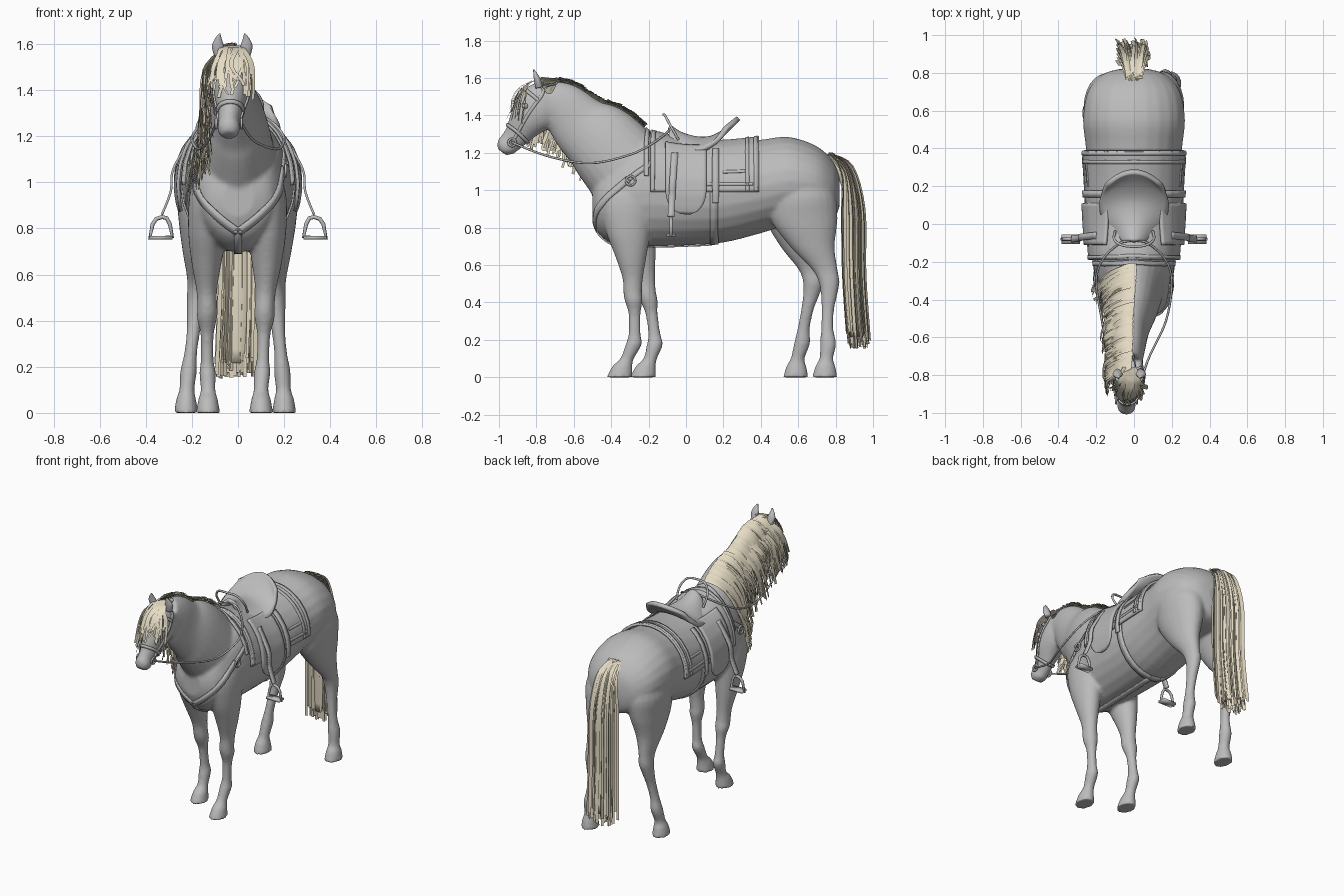
import bpy, bmesh, random
from math import sin, cos, pi, radians
from mathutils import Vector
from mathutils.bvhtree import BVHTree

random.seed(4)
default = bpy.data.objects.get("Cube")
if default:
    bpy.data.objects.remove(default)
X_AXIS, Y_AXIS, Z_AXIS = Vector((1, 0, 0)), Vector((0, 1, 0)), Vector((0, 0, 1))


def material(name, colour):
    mat = bpy.data.materials.new(name)
    mat.use_nodes = True
    mat.diffuse_color = colour
    mat.node_tree.nodes["Principled BSDF"].inputs["Base Color"].default_value = colour
    return mat


grey = material("plain_grey", (.5, .5, .5, 1))
cream = material("cream_hair", (.78, .71, .55, 1))


def mix(a, b, t):
    return a + (b - a) * t


def spline(rows, steps):
    """Smooth curve through rows of any dimension."""
    rows = [Vector(r) for r in rows]
    last, out = len(rows) - 1, []
    for i in range(last):
        a, b, c, d = rows[max(i - 1, 0)], rows[i], rows[i + 1], rows[min(i + 2, last)]
        for k in range(steps):
            t = k / steps
            out.append((b * 2 + (c - a) * t + (a * 2 - b * 5 + c * 4 - d) * t * t
                        + (b * 3 - a - c * 3 + d) * t ** 3) * .5)
    return out + [rows[-1]]


def tangent_at(path, i):
    ahead, behind = path[min(i + 1, len(path) - 1)], path[max(i - 1, 0)]
    return (Vector(ahead[:3]) - Vector(behind[:3])).normalized()


def skin(bm, rings, closed):
    for low, high in zip(rings, rings[1:]):
        n = len(low)
        for j in range(n if closed else n - 1):
            k = (j + 1) % n
            bm.faces.new((low[j], low[k], high[k], high[j]))


def loft(bm, rows, axis=None, sides=24):
    """Closed tube through rows of x, y, z, half width, half depth."""
    path, rings = spline(rows, 4), []
    for i, p in enumerate(path):
        along = tangent_at(path, i) if axis is None else axis
        up = along.cross(X_AXIS).normalized()
        side = up.cross(along)
        angles = [2 * pi * j / sides for j in range(sides)]
        rings.append([bm.verts.new(Vector(p[:3]) + side * p[3] * cos(a) + up * p[4] * sin(a))
                      for a in angles])
    skin(bm, rings, True)
    bm.faces.new(rings[0])
    bm.faces.new(rings[-1])


def finish(name, bm, mat, thick=0):
    bmesh.ops.recalc_face_normals(bm, faces=bm.faces)
    mesh = bpy.data.meshes.new(name)
    bm.to_mesh(mesh)
    bm.free()
    mesh.shade_smooth()
    mesh.materials.append(mat)
    obj = bpy.data.objects.new(name, mesh)
    bpy.context.scene.collection.objects.link(obj)
    if thick:
        solid = obj.modifiers.new("thickness", "SOLIDIFY")
        solid.thickness, solid.offset = thick, 0
        mesh.set_sharp_from_angle(angle=radians(40))
    return obj


def sheet(name, point, nu, nv, thick):
    """Thin panel from a function of u and v."""
    bm = bmesh.new()
    skin(bm, [[bm.verts.new(point(i / nu, j / nv)) for j in range(nv + 1)]
              for i in range(nu + 1)], False)
    return finish(name, bm, grey, thick)


def tube(name, points, radius, steps=6, closed=False):
    curve = bpy.data.curves.new(name, "CURVE")
    curve.dimensions, curve.bevel_depth, curve.bevel_resolution = "3D", radius, 2
    path = spline(points, steps)
    line = curve.splines.new("POLY")
    line.points.add(len(path) - 1)
    for spot, p in zip(line.points, path):
        spot.co = (*p, 1)
    line.use_cyclic_u = closed
    curve.materials.append(grey)
    bpy.context.scene.collection.objects.link(bpy.data.objects.new(name, curve))


# Horse: torso, neck, head and legs fused into one smooth skin
bm = bmesh.new()
torso = [(-.5, .93, .07, .08), (-.46, .93, .15, .17), (-.36, .96, .19, .26), (-.2, 1, .22, .3),
         (0, .98, .235, .275), (.2, .985, .245, .265), (.4, 1.02, .255, .25),
         (.55, 1.05, .27, .235), (.7, 1.03, .245, .205), (.79, 1, .17, .15), (.82, .99, .08, .08)]
loft(bm, [(0, *row) for row in torso], Y_AXIS)
loft(bm, [(0, -.3, 1.09, .17, .23), (-.005, -.44, 1.25, .13, .21), (-.015, -.555, 1.34, .095, .17),
          (-.02, -.65, 1.44, .08, .135), (-.025, -.73, 1.48, .07, .11)])
loft(bm, [(-.025, -.73, 1.51, .065, .1), (-.025, -.79, 1.44, .08, .13), (-.03, -.85, 1.37, .075, .1),
          (-.035, -.9, 1.3, .053, .072), (-.04, -.94, 1.255, .046, .06),
          (-.04, -.965, 1.23, .05, .055), (-.04, -.985, 1.205, .032, .03)])
fore = [(.08, -.28, 1.14, .06, .08), (.11, -.31, .97, .095, .15), (.125, -.31, .8, .085, .125),
        (.125, -.295, .65, .065, .085), (.12, -.285, .53, .045, .055), (.115, -.285, .45, .044, .05),
        (.115, -.28, .41, .044, .048), (.112, -.275, .34, .029, .033), (.108, -.275, .23, .028, .033),
        (.105, -.28, .175, .036, .043), (.1, -.315, .1, .032, .037), (.1, -.34, .06, .042, .053),
        (.1, -.355, 0, .053, .07)]
hind = [(.1, .6, 1.16, .06, .08), (.14, .62, 1, .12, .17), (.15, .63, .85, .105, .18),
        (.16, .675, .7, .072, .12), (.165, .74, .58, .044, .07), (.165, .765, .51, .043, .056),
        (.17, .765, .44, .036, .044), (.175, .758, .36, .03, .034), (.185, .755, .26, .028, .033),
        (.192, .76, .18, .036, .043), (.197, .75, .1, .033, .037), (.2, .745, .06, .043, .053),
        (.2, .742, 0, .053, .068)]
for table, dx, dy in ((fore, -.03, .125), (hind, -.025, -.155)):
    loft(bm, table, Z_AXIS)
    fades = [max(0, min(1, 1.1 * (1 - row[2]))) for row in table]
    loft(bm, [(dx * f - x, y + dy * f, z, w, h) for f, (x, y, z, w, h) in zip(fades, table)], Z_AXIS)
horse = finish("horse_body", bm, grey)
fuse = horse.modifiers.new("fuse", "REMESH")
fuse.mode, fuse.voxel_size = "VOXEL", .01
relax = horse.modifiers.new("relax", "SMOOTH")
relax.iterations = 7
fused = bpy.data.meshes.new_from_object(horse.evaluated_get(bpy.context.evaluated_depsgraph_get()))
horse.modifiers.clear()
fused.materials.clear()
fused.materials.append(grey)
fused.shade_smooth()
horse.data = fused
tree = BVHTree.FromPolygons([v.co for v in fused.vertices], [p.vertices[:] for p in fused.polygons])

# Ears, eyes and nostrils
bm = bmesh.new()
for s in (-1, 1):
    x = -.025 + .058 * s
    loft(bm, [(x, -.785, 1.55, .02, .02), (x + .004 * s, -.795, 1.59, .026, .018),
              (x + .002 * s, -.805, 1.62, .016, .011), (x - .004 * s, -.815, 1.645, .003, .003)])
    for spot, size in (((-.027 + .068 * s, -.86, 1.45), .016), ((-.04 + .027 * s, -.978, 1.25), .014)):
        made = bmesh.ops.create_uvsphere(bm, u_segments=12, v_segments=8, radius=size)
        bmesh.ops.translate(bm, verts=made["verts"], vec=spot)
finish("ears_eyes_nostrils", bm, grey)


def around(y, degrees, off=0):
    """Point on the barrel at an angle from straight up."""
    out = Vector((sin(radians(degrees)), 0, cos(radians(degrees))))
    return tree.ray_cast(Vector((0, y, 1)) + out, -out)[0] + out * off


def strap(name, points, half, off=.005):
    """Flat band laid on the skin."""
    path, rows = spline(points, 6), []
    for i, p in enumerate(path):
        spot, normal = tree.find_nearest(p)[:2]
        side = normal.cross(tangent_at(path, i)).normalized() * half
        rows.append((spot + normal * off - side, spot + normal * off + side))
    n = len(rows) - 1
    sheet(name, lambda u, v: rows[round(u * n)][round(v)], n, 1, .008)


# Saddle pad with raised hems, girth and withers band
sheet("saddle_pad", lambda u, v: around(mix(-.19, .39, u), mix(-92, 92, v), .014), 24, 48, .014)
for y in (-.175, .33, .375):
    strap("pad_hem", [around(y, a) for a in range(-90, 91, 10)], .01, .021)
strap("girth", [around(.15, a) for a in range(-180, 181, 10)], .022, .003)
strap("withers_band", [around(-.21, a) for a in range(-70, 71, 10)], .012, .006)

# Saddle seat with raised cantle and pommel arch
seat = spline([(-.09, 1.34, .05, .05), (-.03, 1.3, .1, .07), (.06, 1.275, .16, .07),
               (.14, 1.28, .18, .06), (.22, 1.325, .17, .06), (.28, 1.385, .14, .05)], 4)


def seat_point(u, v):
    y, z, half, drop = seat[round(u * (len(seat) - 1))]
    s = 2 * v - 1
    return Vector((half * s, y - .07 * u * s * s, z - drop * s * s))


sheet("saddle_seat", seat_point, len(seat) - 1, 16, .026)
tube("pommel_arch", [(-.1, -.04, 1.27), (-.105, -.08, 1.34), (-.07, -.11, 1.395), (0, -.12, 1.405),
                     (.07, -.11, 1.395), (.105, -.08, 1.34), (.1, -.04, 1.27)], .007)


def ring(name, centre, radius):
    x, y, z = centre
    turns = [2 * pi * k / 16 for k in range(16)]
    tube(name, [(x, y + radius * cos(a), z + radius * sin(a)) for a in turns], .006, 1, True)


for s in (-1, 1):
    # Flap, hem, girth tab and stirrup
    def flap_point(u, v):
        half = .11 * (1 - .95 * max(0, (v - .6) / .4) ** 3) ** .5
        return around(half * (2 * u - 1), s * mix(30, 117, v), .032)

    sheet("saddle_flap", flap_point, 12, 24, .014)
    for low, front, back in ((83, .11, .36), (68, .2, .32)):
        strap("pad_lower_hem", [around(mix(front, back, k / 4), s * low) for k in range(5)], .008, .021)
    strap("girth_tab", [around(.16, s * a) for a in range(35, 106, 10)], .018, .028)
    leather = spline([(s * .2, -.06, 1.2), (s * .28, -.07, 1.06), (s * .292, -.075, .96),
                      (s * .33, -.08, .86)], 6)
    sheet("stirrup_leather", lambda u, v: leather[round(u * 18)] + Y_AXIS * .036 * (v - .5), 18, 1, .01)
    tube("stirrup_iron", [(s * x, -.08, z) for x, z in (
        (.33, .85), (.31, .845), (.296, .82), (.285, .765), (.383, .757), (.37, .82),
        (.354, .842))], .009, 1, True)
    sheet("stirrup_tread", lambda u, v: Vector((s * mix(.285, .383, u), mix(-.105, -.055, v), .76)),
          1, 1, .014)

    # Breast collar
    strap("breast_strap", [(s * .2, -.31, 1.06), (s * .17, -.43, .95), (s * .1, -.49, .86),
                           (0, -.49, .78)], .018)
    strap("shoulder_strap", [(s * .2, -.31, 1.06), (s * .21, -.2, 1.14), (s * .2, -.11, 1.2)], .014)
    hub = tree.find_nearest(Vector((s * .25, -.31, 1.06)))[0]
    ring("collar_ring", hub + X_AXIS * s * .01, .025)

    # Bridle cheeks and reins
    strap("cheek_strap", [(-.04 + .06 * s, -.93, 1.25), (-.03 + .1 * s, -.85, 1.4),
                          (-.025 + .08 * s, -.76, 1.53), (-.025, -.74, 1.62)], .008, .003)
    ring("bit_ring", (-.04 + .055 * s, -.93, 1.255), .02)
    tube("rein", [(-.04 + .055 * s, -.93, 1.255), (-.03 + .1 * s, -.73, 1.18), (s * .17, -.51, 1.145),
                  (s * .2, -.3, 1.19), (s * .16, -.18, 1.25), (s * .07, -.1, 1.31), (0, -.09, 1.33)], .006)
strap("chest_strap", [(0, -.49, .79), (0, -.42, .71), (0, -.2, .68), (0, .14, .7)], .018)
head_up = Vector((0, -.76, .65))
for name, centre, size, reach in (("noseband", (-.035, -.9, 1.3), .08, pi),
                                  ("browband", (-.025, -.79, 1.49), .12, pi / 2)):
    strap(name, [Vector(centre) + X_AXIS * size * sin(a) + head_up * size * cos(a)
                 for a in (reach * k / 8 for k in range(-8, 9))], .009, .004)


def lock(bm, points, half, side):
    """One flat strand of hair, kept clear of the skin."""
    rows, gap = [], random.uniform(.008, .026)
    path = spline(points, 4)
    for i, p in enumerate(path):
        spot, normal = tree.find_nearest(p)[:2]
        if (p - spot).dot(normal) < gap:
            p = spot + normal * gap
        reach = side * half * mix(1, .6, i / len(path))
        rows.append([bm.verts.new(p - reach), bm.verts.new(p + reach)])
    skin(bm, rows, False)


# Mane falling over the right of the neck, and forelock
rand = random.uniform
bm = bmesh.new()
crest = spline([(0, -.24, 1.34), (-.005, -.35, 1.42), (-.015, -.51, 1.52), (-.02, -.67, 1.585),
                (-.025, -.77, 1.6)], 55)
for i, root in enumerate(crest):
    t = i / len(crest)
    wide, drop = mix(.12, .08, t) + rand(0, .035), rand(.28, .48) * (1 - .25 * t)
    sweep = rand(.06, .14)
    steps = ((.008, .01, 0), (-.5 * wide, -.015, -.03), (-wide - .01, -.06, -.45 * drop),
             (-wide - rand(-.01, .03), -sweep, -drop))
    lock(bm, [root + Vector(step) for step in steps], rand(.008, .015),
         Vector((rand(-.5, .5), -.85, rand(.2, .6))))
for i in range(36):
    a, curl = rand(-1, 1), rand(-.02, .02)
    lock(bm, [(-.025 + .03 * a, -.76, 1.595), (-.025 + .06 * a, -.84, 1.57),
              (-.03 + .08 * a + curl, -.895 + .04 * a * a, 1.49),
              (-.03 + .09 * a - curl, -.925 + .06 * a * a, rand(1.36, 1.47))],
         rand(.006, .012), Vector((1, .5 * a, 0)))
finish("mane_and_forelock", bm, cream)

# Tail
bm = bmesh.new()
loft(bm, [(0, .77, 1.16, .025, .02), (0, .86, 1.06, .045, .04), (0, .89, .9, .055, .045),
          (0, .89, .55, .065, .045), (-.01, .91, .22, .06, .045)])
for i in range(110):
    a, d, turn = rand(-1, 1), rand(0, 1), rand(-1, 1)
    lock(bm, [(.03 * a, .75 + .03 * d, 1.18 + .015 * d), (.055 * a, .83 + .06 * d, 1.09 + .04 * d),
              (.075 * a, .835 + .12 * d, .9), (.08 * a, .84 + .12 * d, .55),
              (.085 * a - .01, .86 + .125 * d, rand(.15, .25))],
         rand(.01, .018), Vector((cos(turn), sin(turn), 0)))
finish("tail", bm, cream)
